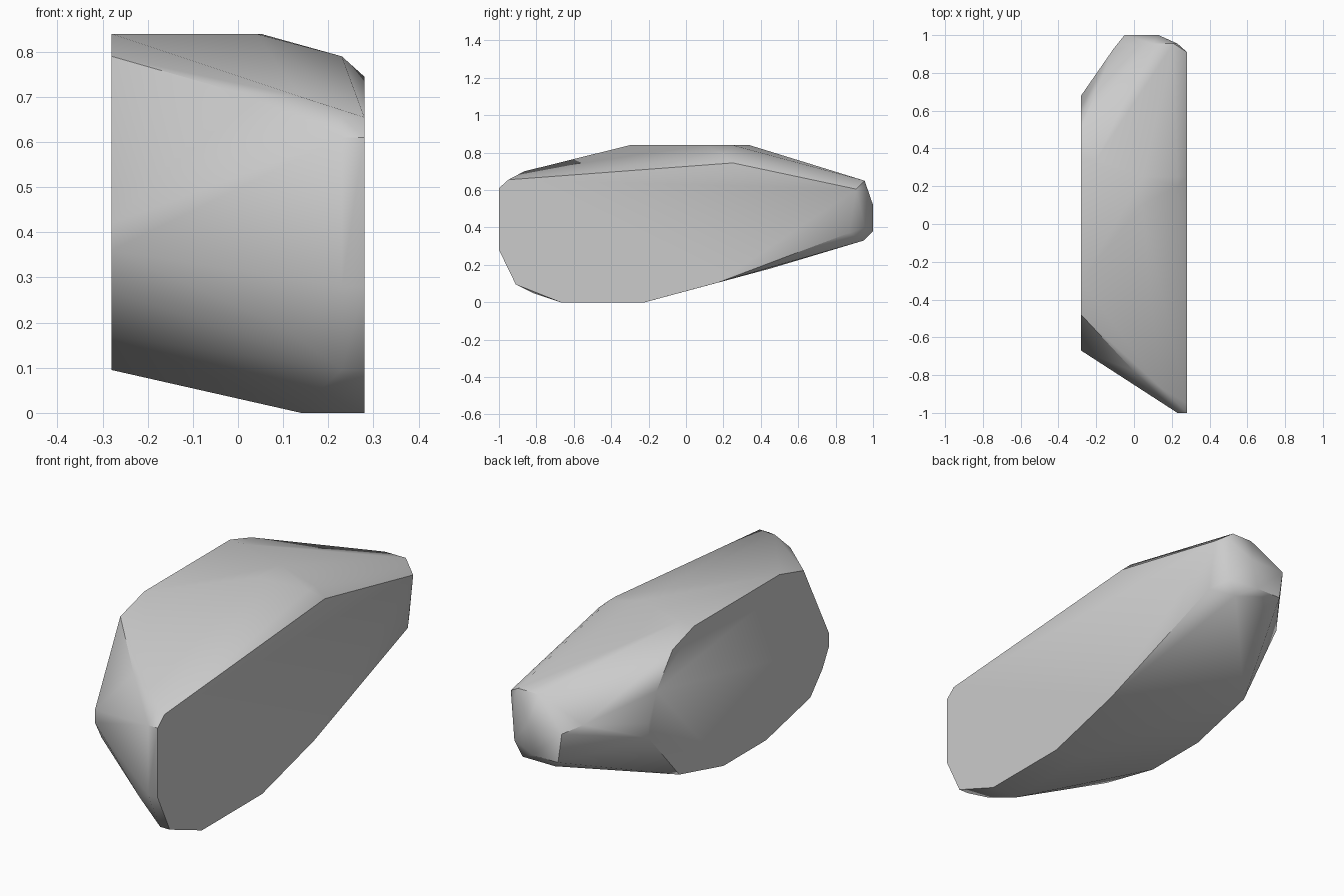
import bpy
import bmesh
import math

# Remove the default cube
cube = bpy.data.objects.get("Cube")
if cube:
    bpy.data.objects.remove(cube, do_unlink=True)

UNIT = 0.01  # coordinates below are written in hundredths
HALF_WIDTH = 28


def make_material(name, colour):
    material = bpy.data.materials.new(name)
    material.use_nodes = True
    material.diffuse_color = colour
    shader = material.node_tree.nodes["Principled BSDF"]
    shader.inputs["Base Color"].default_value = colour
    return material


def flat_side(x, outline):
    """Place a (y, z) outline on the plane at the given x."""
    return [(x, y, z) for y, z in outline]


def ridge(y, z, *stations):
    """Points along a crosswise ridge at constant depth and height."""
    return [(x, y, z) for x in stations]


def convex_chunk(name, points, material, sharp_angle):
    """Wrap the points in a convex skin and merge its flat regions."""
    bm = bmesh.new()
    for point in points:
        bm.verts.new([value * UNIT for value in point])
    hull = bmesh.ops.convex_hull(bm, input=bm.verts)
    inside = {item for item in hull["geom_interior"] + hull["geom_unused"]
              if isinstance(item, bmesh.types.BMVert)}
    bmesh.ops.delete(bm, geom=list(inside), context="VERTS")
    bmesh.ops.dissolve_limit(bm, angle_limit=math.radians(1),
                             verts=bm.verts, edges=bm.edges)
    bmesh.ops.recalc_face_normals(bm, faces=bm.faces)
    mesh = bpy.data.meshes.new(name)
    bm.to_mesh(mesh)
    bm.free()
    mesh.materials.append(material)
    chunk = bpy.data.objects.new(name, mesh)
    bpy.context.collection.objects.link(chunk)
    bpy.context.view_layer.objects.active = chunk
    chunk.select_set(True)
    bpy.ops.object.shade_smooth_by_angle(angle=math.radians(sharp_angle))
    return chunk


# Long flat face on the left
left_face = flat_side(HALF_WIDTH, [
    (-100, 61), (-95, 65.5), (25, 74.5), (91, 60.5), (87, 37), (17, 10.5),
    (-22, 0), (-67, 0), (-91, 9.5), (-100, 28)])

# Smaller rounded flat face on the right
right_face = flat_side(-HALF_WIDTH, [
    (-48, 79), (-30, 84), (34, 84), (50, 79), (62, 64), (68, 51), (68, 44),
    (58, 34), (45, 18), (12, 9.5), (-20, 9.5), (-53, 17), (-62, 27),
    (-67, 36), (-67, 42)])

# Flat crown and the shoulder beside it
crown = ridge(34, 84, -20) + ridge(25, 84, 5) + ridge(10, 84, 4)
crown += ridge(25, 79, 23) + ridge(20, 79, 23)

# Blunt nose at the front
nose = ridge(-78, 71, 0) + ridge(-86.5, 70, 14) + ridge(-95, 65.5, 23)
nose += ridge(-100, 61, 23) + ridge(-100, 28, 23)
nose += ridge(-88, 19, 10) + ridge(-91, 9.5, 23) + ridge(-82, 5, 18)

# Rounded tail at the back
tail = ridge(95.5, 65, 10, 21) + ridge(95.5, 61, 23) + ridge(95.5, 40, 23)
tail += ridge(100, 52, -5, 13) + ridge(100, 38, -3, 10)
tail += ridge(95, 33, 2, 19) + ridge(92.5, 55, -11)

# Narrow base it stands on
base = ridge(-67, 0, 14) + ridge(-22, 0, 14)

stone = make_material("stone grey", (0.6, 0.6, 0.6, 1))
convex_chunk("rock_chunk", left_face + right_face + crown + nose + tail + base,
             stone, 40)
